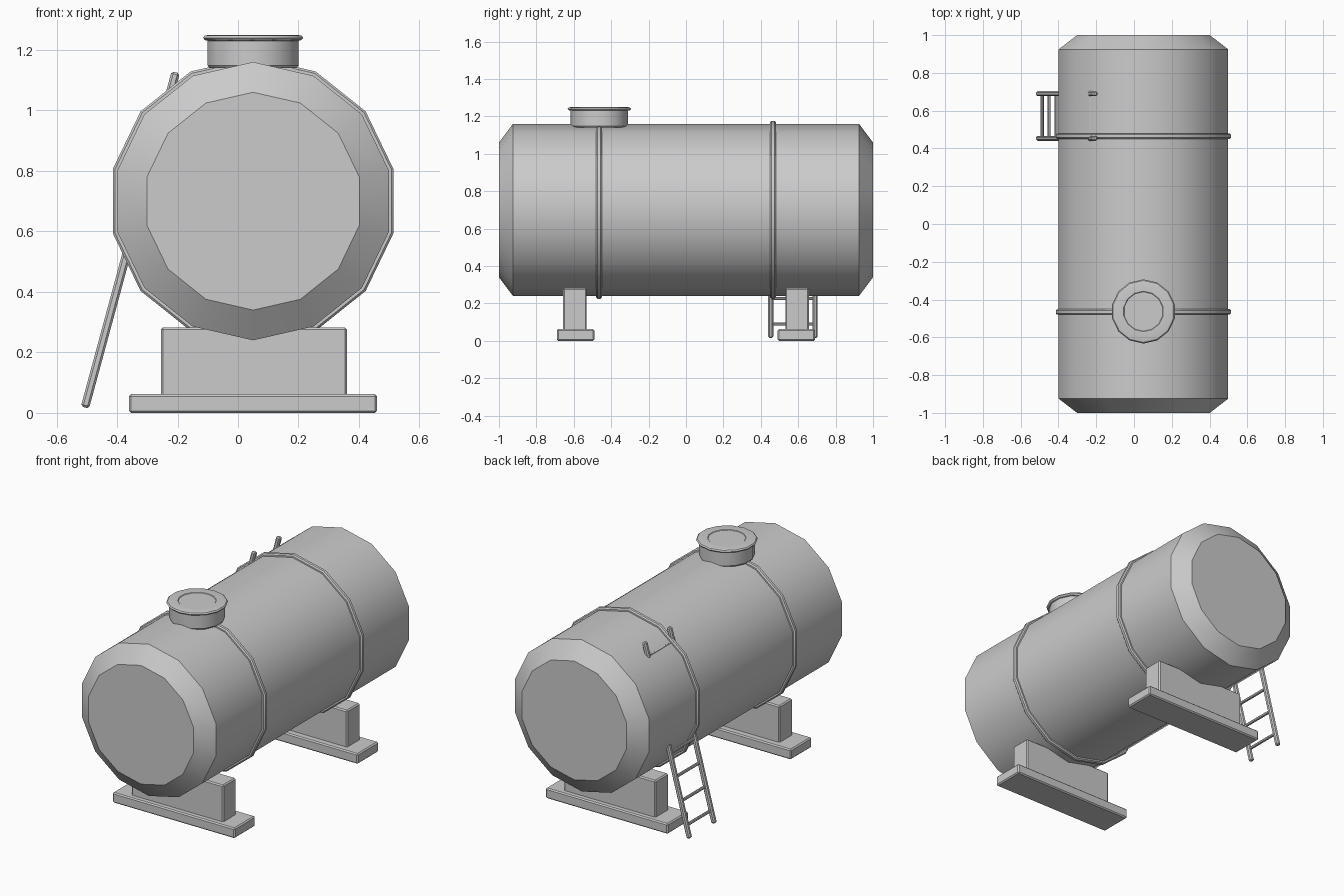
import bpy, bmesh, math
from mathutils import Vector, Matrix

if "Cube" in bpy.data.objects:
    bpy.data.objects.remove(bpy.data.objects["Cube"])

SIDES = 14
CX, CZ = 0.05, 0.70


def finish(name, bm, loc=(0, 0, 0)):
    bmesh.ops.recalc_face_normals(bm, faces=bm.faces)
    me = bpy.data.meshes.new(name)
    bm.to_mesh(me)
    bm.free()
    ob = bpy.data.objects.new(name, me)
    bpy.context.collection.objects.link(ob)
    ob.location = loc
    bpy.ops.object.select_all(action='DESELECT')
    ob.select_set(True)
    bpy.context.view_layer.objects.active = ob
    bpy.ops.object.shade_smooth_by_angle(angle=math.radians(32))
    return ob


def lathe(name, profile, loc, axis='Z', closed=False):
    """Spin (radius, height) points; a vertex faces up (Y axis) or back (Z axis)."""
    bm = bmesh.new()
    rings = []
    for r, h in profile:
        ring = []
        for i in range(SIDES):
            a = 2 * math.pi * i / SIDES
            u, v = r * math.sin(a), r * math.cos(a)
            ring.append(bm.verts.new((u, h, v) if axis == 'Y' else (u, v, h)))
        rings.append(ring)
    pairs = list(zip(rings, rings[1:]))
    if closed:
        pairs.append((rings[-1], rings[0]))
    for a, b in pairs:
        for i in range(SIDES):
            j = (i + 1) % SIDES
            bm.faces.new((a[i], a[j], b[j], b[i]))
    if not closed:
        bm.faces.new(rings[0])
        bm.faces.new(rings[-1])
    return finish(name, bm, loc)


def box(name, centre, size, bevel, tilt=0.0):
    bm = bmesh.new()
    bmesh.ops.create_cube(bm, size=1, matrix=Matrix.Diagonal((*size, 1)))
    bmesh.ops.bevel(bm, geom=bm.edges[:], offset=bevel, segments=1, affect='EDGES')
    bm.transform(Matrix.Rotation(tilt, 4, 'Y'))
    return finish(name, bm, centre)


# Tank body with chamfered ends
lathe("tank", [(0.36, -1), (0.46, -0.925), (0.46, 0.925), (0.36, 1)], (CX, 0, CZ), 'Y')

# Straps around the tank
for y, tag in ((-0.465, "front"), (0.465, "back")):
    lathe(tag + "_strap",
          [(0.45, -0.015), (0.469, -0.015), (0.476, -0.008),
           (0.476, 0.008), (0.469, 0.015), (0.45, 0.015)],
          (CX, y, CZ), 'Y', closed=True)

# Filler neck and lid
lathe("hatch_neck", [(0.148, 1.14), (0.154, 1.148), (0.154, 1.234)], (CX, -0.463, 0))
lathe("hatch_lid",
      [(0.154, 1.230), (0.164, 1.233), (0.170, 1.240), (0.164, 1.247),
       (0.155, 1.249), (0.107, 1.249), (0.104, 1.246)], (CX, -0.463, 0))

# Saddles with base plates
for s, tag in ((-1, "front"), (1, "back")):
    box(tag + "_saddle", (0.0525, s * 0.594, 0.165), (0.615, 0.125, 0.235), 0.007)
    box(tag + "_base", (0.05, s * 0.59, 0.031), (0.82, 0.20, 0.062), 0.007)

# Leaning ladder
bottom, top = Vector((-0.506, 0, 0.018)), Vector((-0.206, 0, 1.126))
run = top - bottom
tilt = math.atan2(run.x, run.z)
for y, tag in ((0.453, "front"), (0.69, "back")):
    c = (bottom + top) / 2
    box("ladder_rail_" + tag, (c.x, y, c.z), (0.028, 0.027, run.length), 0.007, tilt)
for i in range(8):
    p = bottom + run * ((0.09 + i * 0.136 - bottom.z) / run.z)
    box(f"ladder_rung_{i + 1}", (p.x, 0.5715, p.z), (0.016, 0.237, 0.016), 0.004, tilt)
